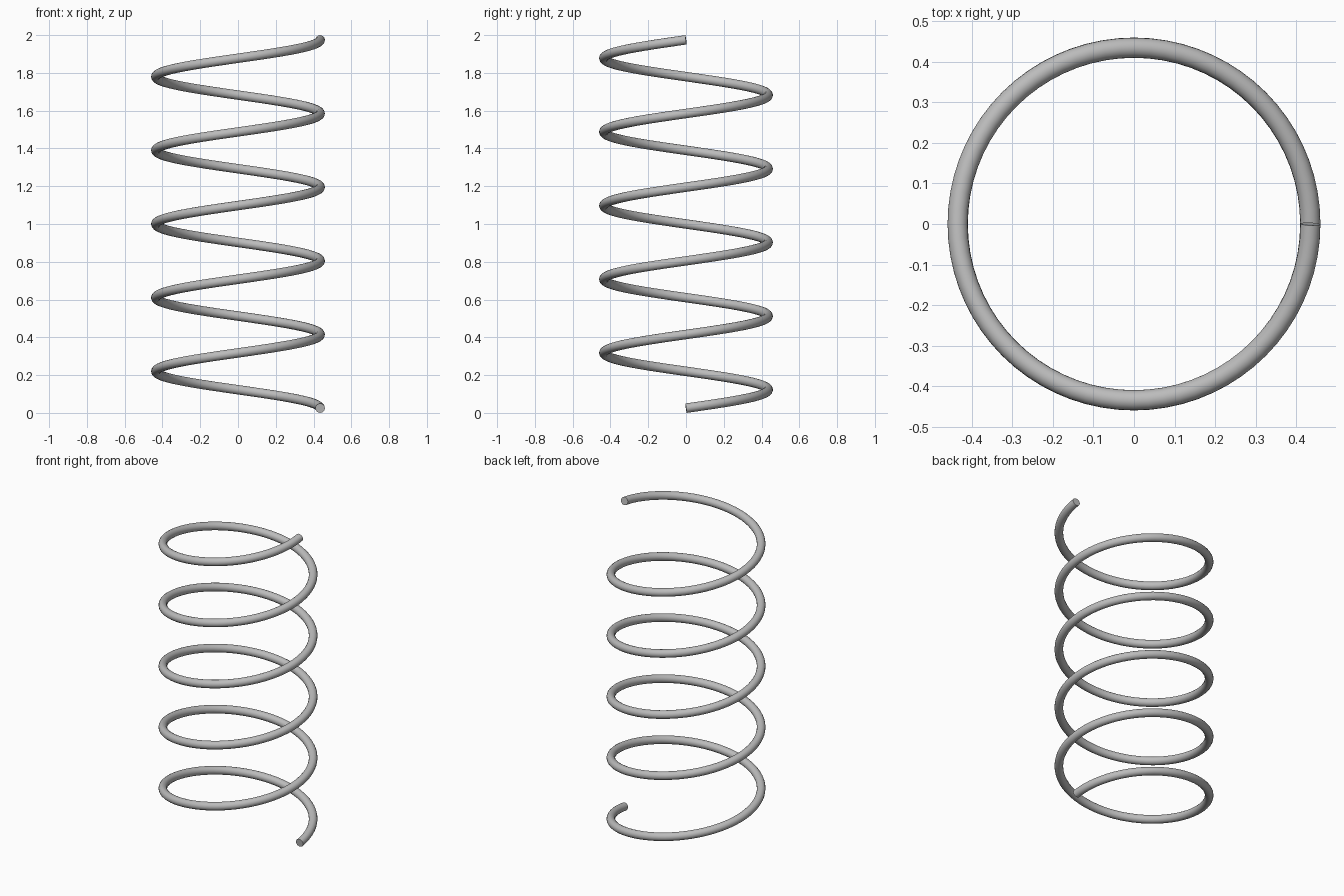
import bpy
from math import cos, sin, tau

cube = bpy.data.objects.get("Cube")
if cube:
    bpy.data.objects.remove(cube, do_unlink=True)

COIL_RADIUS = 0.435
WIRE_RADIUS = 0.025
HEIGHT = 2.0
TURNS = 5
STEPS = 72 * TURNS

# Steel material
grey = (0.5, 0.5, 0.5, 1)
steel = bpy.data.materials.new("grey_steel")
steel.use_nodes = True
steel.diffuse_color = grey
steel.node_tree.nodes["Principled BSDF"].inputs["Base Color"].default_value = grey

# Helical path, rising counter-clockwise from the left side
path = bpy.data.curves.new("spring_coil", "CURVE")
path.dimensions = "3D"
path.bevel_depth = WIRE_RADIUS
path.bevel_resolution = 6
path.use_fill_caps = True
spline = path.splines.new("POLY")
spline.points.add(STEPS)
for i, point in enumerate(spline.points):
    t = i / STEPS
    a = tau * TURNS * t
    z = WIRE_RADIUS + (HEIGHT - 2 * WIRE_RADIUS) * t
    point.co = (COIL_RADIUS * cos(a), COIL_RADIUS * sin(a), z, 1)

# Round wire swept along the path, with flat cut ends
coil = bpy.data.objects.new("spring_coil", path)
bpy.context.collection.objects.link(coil)
bpy.ops.object.select_all(action="DESELECT")
coil.select_set(True)
bpy.context.view_layer.objects.active = coil
bpy.ops.object.convert(target="MESH")
coil = bpy.context.object
coil.data.materials.clear()
coil.data.materials.append(steel)

# Weld the caps to the wire and smooth all but the cut edges
bpy.ops.object.mode_set(mode="EDIT")
bpy.ops.mesh.select_all(action="SELECT")
bpy.ops.mesh.remove_doubles(threshold=0.0001)
bpy.ops.mesh.normals_make_consistent(inside=False)
bpy.ops.object.mode_set(mode="OBJECT")
bpy.ops.object.shade_smooth_by_angle()
